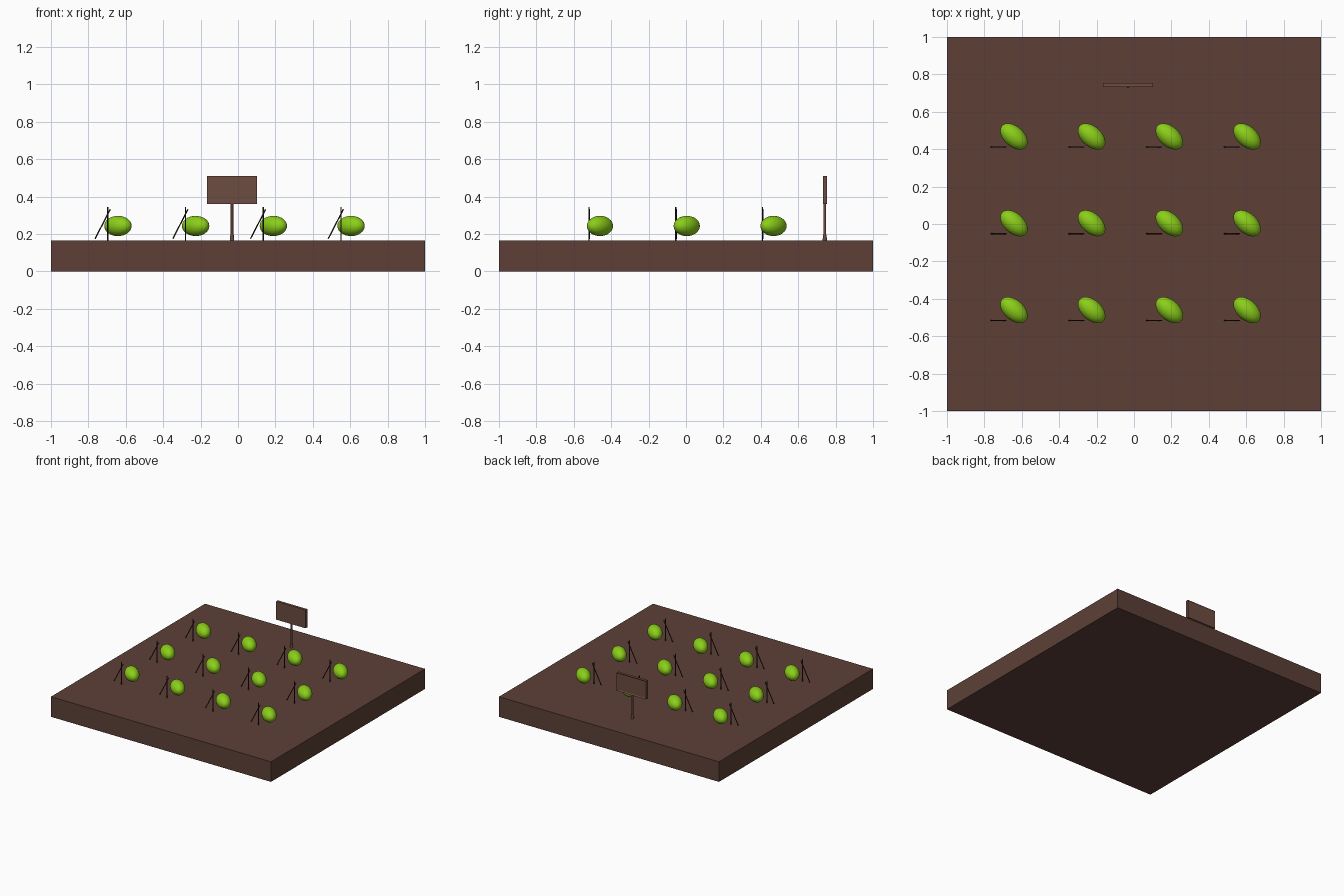
import bpy, bmesh, math
from mathutils import Vector

if "Cube" in bpy.data.objects:
    bpy.data.objects.remove(bpy.data.objects["Cube"])


def material(name, rgb):
    m = bpy.data.materials.new(name)
    m.diffuse_color = (*rgb, 1)
    m.use_nodes = True
    m.node_tree.nodes["Principled BSDF"].inputs["Base Color"].default_value = m.diffuse_color
    return m


SOIL = material("soil", (0.109, 0.051, 0.038))
WOOD = material("sign_wood", (0.153, 0.072, 0.053))
GREEN = material("melon_green", (0.26, 0.62, 0.01))
STICK = material("stick_bark", (0.03, 0.015, 0.012))


def finish(name, mat):
    ob = bpy.context.object
    ob.name = name
    ob.data.materials.append(mat)
    return ob


def box(name, lo, hi, mat):
    lo, hi = Vector(lo), Vector(hi)
    bpy.ops.mesh.primitive_cube_add(size=1, location=(lo + hi) / 2)
    ob = finish(name, mat)
    ob.data.transform(ob.matrix_basis.Diagonal((*(hi - lo), 1)))
    return ob


def rod(name, a, b, r1, r2, mat, sides=8):
    a, b = Vector(a), Vector(b)
    d = b - a
    bpy.ops.mesh.primitive_cone_add(vertices=sides, radius1=r1, radius2=r2,
                                    depth=d.length, location=(a + b) / 2,
                                    rotation=d.to_track_quat('Z', 'Y').to_euler())
    ob = finish(name, mat)
    bpy.ops.object.shade_smooth_by_angle(angle=math.radians(50))
    return ob


# Soil bed
box("soil_bed", (-1, -1, 0), (1, 1, 0.165), SOIL)

# Melons, each with an upright stake and a leaning stake
for row in range(3):
    for col in range(4):
        x, y = -0.642 + 0.4155 * col, -0.460 + 0.464 * row
        tag = f"{row + 1}_{col + 1}"
        bpy.ops.mesh.primitive_uv_sphere_add(segments=32, ring_count=16, radius=1,
                                             location=(x, y, 0.243),
                                             rotation=(0, 0, math.radians(-42)))
        bpy.context.object.scale = (0.086, 0.054, 0.054)
        finish("melon_" + tag, GREEN)
        bpy.ops.object.shade_smooth_by_angle()
        sy = y - 0.059
        rod("upright_stake_" + tag, (x - 0.054, sy, 0.165), (x - 0.054, sy, 0.345),
            0.0035, 0.0035, STICK)
        rod("leaning_stake_" + tag, (x - 0.122, sy + 0.003, 0.175),
            (x - 0.041, sy + 0.003, 0.332), 0.0035, 0.0035, STICK)

# Sign board with a shallow framed panel on the back
board = box("sign_board", (-0.166, 0.732, 0.36), (0.102, 0.754, 0.51), WOOD)
bm = bmesh.new()
bm.from_mesh(board.data)
bm.normal_update()
back = [f for f in bm.faces if f.normal.y > 0.9]
bmesh.ops.inset_region(bm, faces=back, thickness=0.012, depth=0)
bmesh.ops.translate(bm, vec=(0, -0.005, 0), verts=back[0].verts)
bm.to_mesh(board.data)
bm.free()

# Sign post with a thicker foot
rod("sign_post", (-0.032, 0.742, 0.165), (-0.032, 0.742, 0.362), 0.007, 0.007, WOOD, 16)
rod("sign_foot", (-0.032, 0.742, 0.165), (-0.032, 0.742, 0.197), 0.012, 0.009, WOOD, 16)
